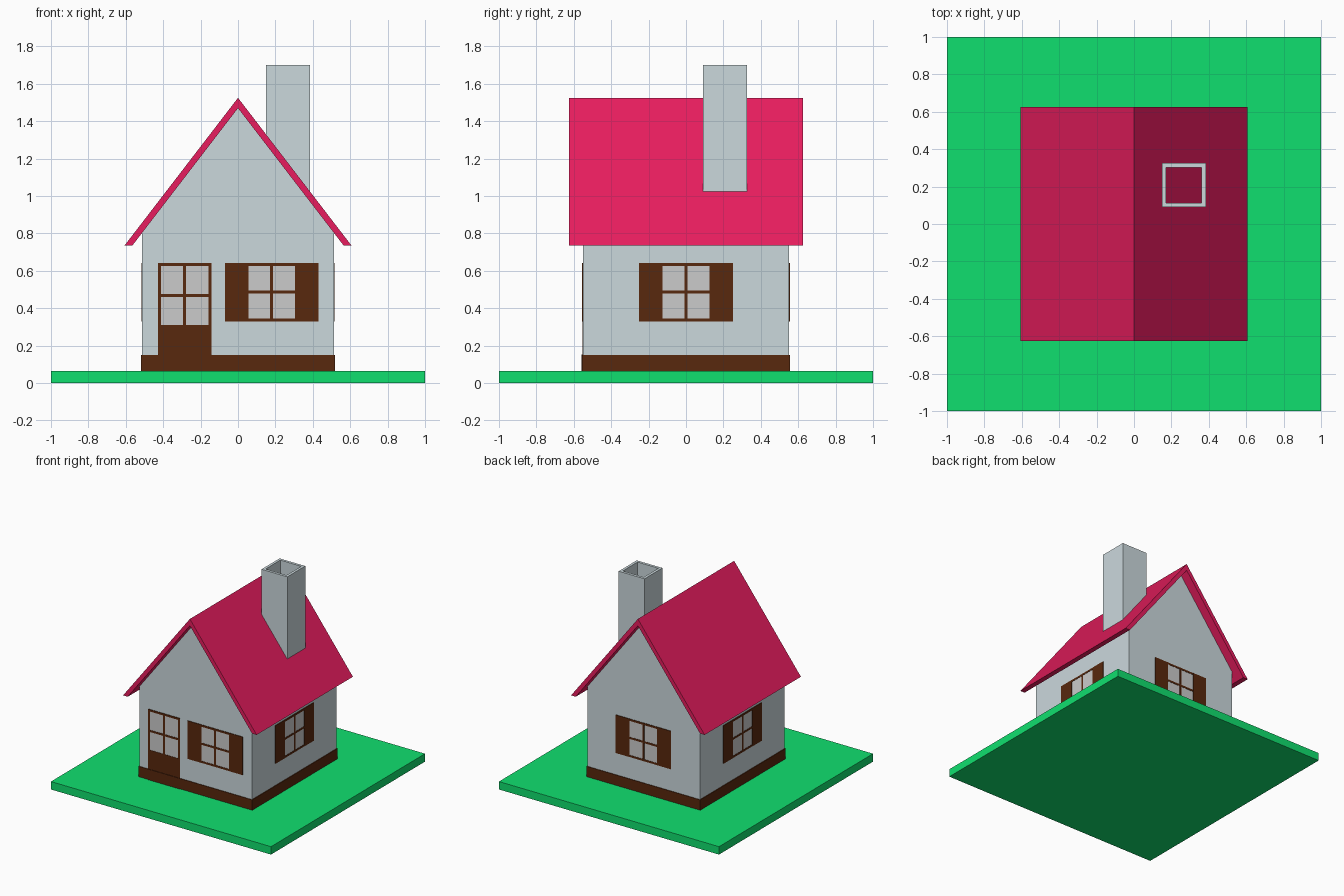
import bpy, bmesh
from math import radians
from mathutils import Matrix

if "Cube" in bpy.data.objects:
    bpy.data.objects.remove(bpy.data.objects["Cube"])


def material(name, rgb):
    m = bpy.data.materials.new(name)
    m.diffuse_color = (*rgb, 1)
    m.use_nodes = True
    m.node_tree.nodes["Principled BSDF"].inputs["Base Color"].default_value = m.diffuse_color
    return m


GREEN = material("grass", (0.005, 0.74, 0.156))
RED = material("roof_red", (0.80, 0.012, 0.112))
WALL = material("wall_pale", (0.60, 0.69, 0.72))
BROWN = material("wood_brown", (0.098, 0.021, 0.004))


def finish(name, bm, mat=None, matrix=None):
    bmesh.ops.recalc_face_normals(bm, faces=bm.faces)
    if matrix:
        bm.transform(matrix)
    me = bpy.data.meshes.new(name)
    bm.to_mesh(me)
    bm.free()
    if mat:
        me.materials.append(mat)
    ob = bpy.data.objects.new(name, me)
    bpy.context.collection.objects.link(ob)
    return ob


def boxes(name, ranges, mat=None, matrix=None):
    """Several boxes in one mesh, each given as (x0, x1, y0, y1, z0, z1)."""
    bm = bmesh.new()
    for x0, x1, y0, y1, z0, z1 in ranges:
        m = Matrix.Translation(((x0 + x1) / 2, (y0 + y1) / 2, (z0 + z1) / 2))
        m = m @ Matrix.Diagonal((x1 - x0, y1 - y0, z1 - z0, 1))
        bmesh.ops.create_cube(bm, size=1, matrix=m)
    return finish(name, bm, mat, matrix)


def extrude_profile(name, pts, y, mat):
    """Extrude an x-z outline from -y to +y."""
    bm = bmesh.new()
    face = bm.faces.new([bm.verts.new((px, -y, pz)) for px, pz in pts])
    out = bmesh.ops.extrude_face_region(bm, geom=[face], use_keep_orig=True)
    vs = [g for g in out["geom"] if isinstance(g, bmesh.types.BMVert)]
    bmesh.ops.translate(bm, verts=vs, vec=(0, 2 * y, 0))
    return finish(name, bm, mat)


# Ground, plinth, walls with gables, roof
boxes("ground", [(-1, 1, -1, 1, 0, 0.065)], GREEN)
boxes("plinth", [(-0.518, 0.518, -0.555, 0.555, 0.06, 0.15)], BROWN)
extrude_profile("walls", [(-0.512, 0.065), (0.512, 0.065), (0.512, 0.81),
                          (0, 1.475), (-0.512, 0.81)], 0.55, WALL)
extrude_profile("roof", [(0, 1.525), (0.607, 0.735), (0.565, 0.735), (0, 1.47),
                         (-0.565, 0.735), (-0.607, 0.735)], 0.625, RED)

# Hollow chimney with its foot cut along the roof slope
bm = bmesh.new()
cx, cy, top = 0.267, 0.208, 1.70
rings = []
for half, foot in ((0.117, True), (0.117, False), (0.095, False), (0.095, True)):
    ring = []
    for sx, sy in ((-1, -1), (1, -1), (1, 1), (-1, 1)):
        x = cx + sx * half
        z = 1.515 - 1.302 * x if foot else top
        ring.append(bm.verts.new((x, cy + sy * half, z)))
    rings.append(ring)
for k in range(4):
    a, b = rings[k], rings[(k + 1) % 4]
    for i in range(4):
        j = (i + 1) % 4
        bm.faces.new((a[i], a[j], b[j], b[i]))
finish("chimney", bm, WALL)


# Shuttered window; local -y points out of the wall
def window(side, angle, dist, offset):
    m = Matrix.Rotation(radians(angle), 4, "Z") @ Matrix.Translation((offset, -dist, 0))
    boxes(side + "_shutters", [(s * 0.1875 - 0.0625, s * 0.1875 + 0.0625,
                                -0.005, 0.01, 0.33, 0.643) for s in (-1, 1)], BROWN, m)
    bars = [(-0.125, 0.125, -0.004, 0.01, z - 0.008, z + 0.008)
            for z in (0.338, 0.487, 0.635)]
    bars.append((-0.008, 0.008, -0.0045, 0.01, 0.33, 0.643))
    boxes(side + "_window_bars", bars, BROWN, m)
    boxes(side + "_glass", [(-0.125, 0.125, -0.002, 0.01, 0.335, 0.64)], None, m)


for args in (("front", 0, 0.55, 0.18), ("right", 90, 0.512, 0),
             ("back", 180, 0.55, 0), ("left", 270, 0.512, 0)):
    window(*args)

# Door: lower panel, threshold part over the plinth, glazing bars and glass
m = Matrix.Translation((-0.285, -0.55, 0))
bars = [(u - w, u + w, -0.004, 0.01, 0.30, 0.643)
        for u, w in ((-0.136, 0.008), (0, 0.008), (0.136, 0.008))]
bars += [(-0.144, 0.144, -0.0045, 0.01, z - 0.008, z + 0.008) for z in (0.467, 0.635)]
boxes("door", [(-0.144, 0.144, -0.0045, 0.01, 0.065, 0.31),
               (-0.144, 0.144, -0.009, 0.01, 0.065, 0.152)] + bars, BROWN, m)
boxes("door_glass", [(-0.136, 0.136, -0.002, 0.01, 0.305, 0.635)], None, m)
